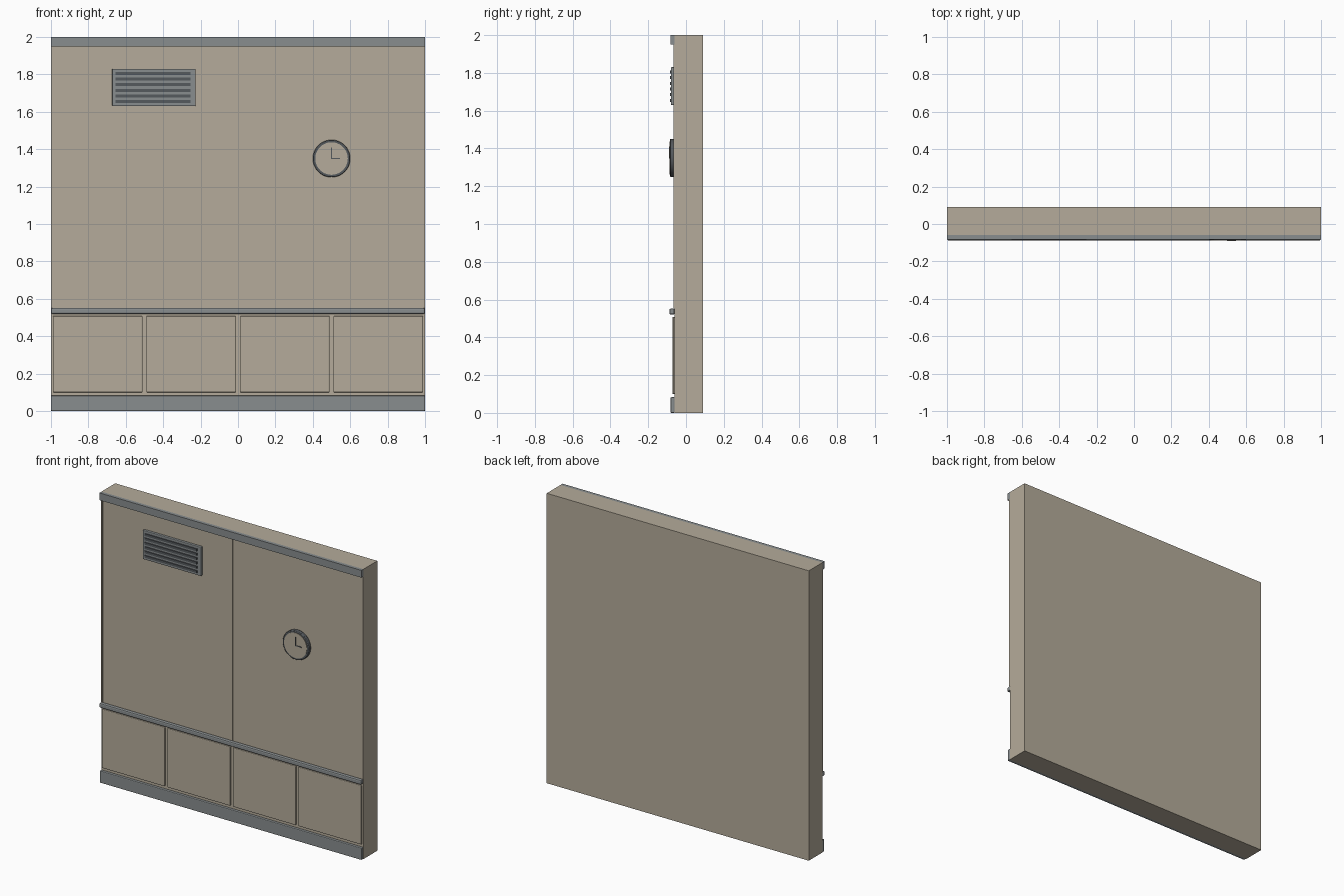
import bpy
import math

cube = bpy.data.objects.get("Cube")
if cube:
    bpy.data.objects.remove(cube, do_unlink=True)


def material(name, colour):
    mat = bpy.data.materials.new(name)
    mat.use_nodes = True
    mat.diffuse_color = (*colour, 1)
    mat.node_tree.nodes["Principled BSDF"].inputs["Base Color"].default_value = (*colour, 1)
    return mat


BEIGE = material("beige plaster", (0.46, 0.41, 0.325))
GREY = material("grey metal", (0.25, 0.27, 0.275))
DARK = material("dark grey metal", (0.09, 0.1, 0.11))

WALL_FRONT = -0.06


def finish(obj, name, mat, bevel):
    obj.name = name
    obj.data.materials.append(mat)
    bpy.ops.object.transform_apply(location=False, rotation=True, scale=True)
    if bevel:
        mod = obj.modifiers.new("soft edges", "BEVEL")
        mod.width = bevel
        mod.segments = 2
        mod.limit_method = "ANGLE"
    return obj


def box(name, x, y, z, mat, bevel=0):
    """Box from (low, high) ranges along each axis."""
    ranges = (x, y, z)
    bpy.ops.mesh.primitive_cube_add(size=1, location=[(a + b) / 2 for a, b in ranges])
    obj = bpy.context.object
    obj.scale = [b - a for a, b in ranges]
    return finish(obj, name, mat, bevel)


def disc(name, radius, y, mat, bevel=0):
    """Cylinder facing the front, centred on the clock."""
    bpy.ops.mesh.primitive_cylinder_add(vertices=48, radius=radius, depth=y[1] - y[0],
                                        location=(0.5, sum(y) / 2, 1.35),
                                        rotation=(math.pi / 2, 0, 0))
    obj = finish(bpy.context.object, name, mat, bevel)
    bpy.ops.object.shade_smooth_by_angle(angle=math.radians(40))
    return obj


# Wall slab and full-width trims
FULL = (-1, 1)
box("wall", FULL, (WALL_FRONT, 0.09), (0, 2), BEIGE)
box("top_trim", FULL, (-0.083, WALL_FRONT), (1.95, 2), GREY)
box("chair_rail", FULL, (-0.088, WALL_FRONT), (0.52, 0.552), GREY, 0.008)
box("baseboard", FULL, (-0.082, WALL_FRONT), (0, 0.083), GREY, 0.005)

# Thin upright seam strips on the upper wall
for i, x in enumerate((-0.995, 0, 0.995)):
    box(f"seam_strip_{i + 1}", (x - 0.005, x + 0.005), (-0.066, WALL_FRONT), (0.552, 1.95), BEIGE)

# Row of lower wall panels
for i in range(4):
    x = -0.75 + 0.5 * i
    box(f"lower_panel_{i + 1}", (x - 0.24, x + 0.24), (-0.072, WALL_FRONT), (0.1, 0.508), BEIGE, 0.005)

# Air vent with slats
box("vent_plate", (-0.673, -0.227), (-0.08, WALL_FRONT), (1.63, 1.83), GREY, 0.004)
for i in range(6):
    z = 1.655 + 0.03 * i
    box(f"vent_slat_{i + 1}", (-0.655, -0.255), (-0.086, -0.078), (z - 0.008, z + 0.008), DARK)

# Round clock with face and hands
disc("clock_case", 0.1, (-0.085, WALL_FRONT), DARK, 0.004)
disc("clock_face", 0.087, (-0.088, -0.08), BEIGE)
box("minute_hand", (0.497, 0.503), (-0.091, -0.087), (1.347, 1.41), DARK)
box("hour_hand", (0.497, 0.545), (-0.091, -0.087), (1.347, 1.353), DARK)
